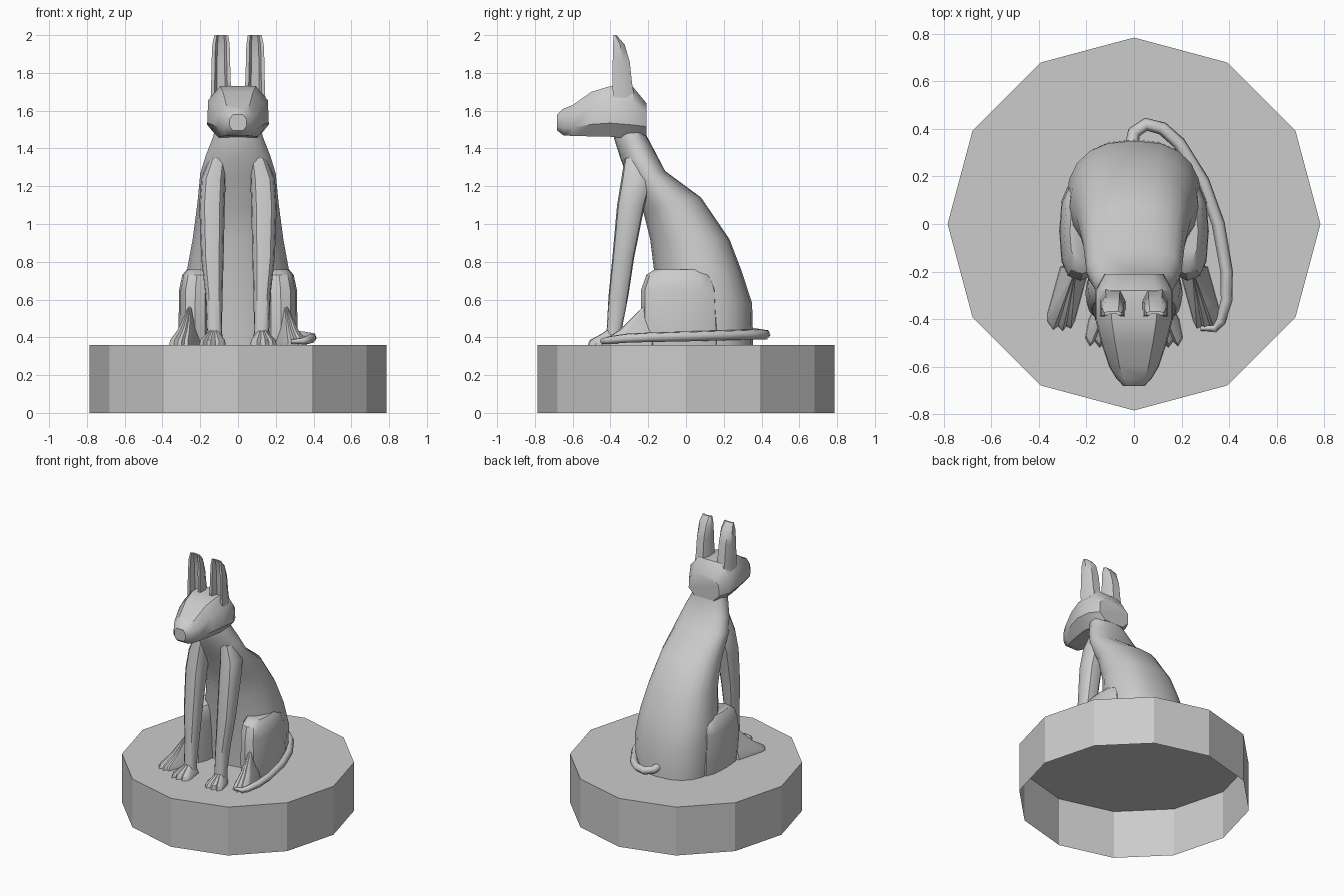
import bpy, bmesh
from math import sin, cos, pi, radians, copysign

if "Cube" in bpy.data.objects:
    bpy.data.objects.remove(bpy.data.objects["Cube"])


def loft(name, rings, bottom=True, top=True, mirror=False, smooth=35):
    """Skin a list of equal-length point rings into one object."""
    bm = bmesh.new()
    vs = [[bm.verts.new(p) for p in r] for r in rings]
    n = len(rings[0])
    for a, b in zip(vs, vs[1:]):
        for i in range(n):
            j = (i + 1) % n
            bm.faces.new((a[i], a[j], b[j], b[i]))
    if bottom:
        bm.faces.new(vs[0][::-1])
    if top:
        bm.faces.new(vs[-1])
    bmesh.ops.recalc_face_normals(bm, faces=bm.faces)
    me = bpy.data.meshes.new(name)
    bm.to_mesh(me)
    bm.free()
    ob = bpy.data.objects.new(name, me)
    bpy.context.collection.objects.link(ob)
    if mirror:
        ob.modifiers.new("Mirror", 'MIRROR')
    if smooth:
        bpy.ops.object.select_all(action='DESELECT')
        ob.select_set(True)
        bpy.context.view_layer.objects.active = ob
        bpy.ops.object.shade_smooth_by_angle(angle=radians(smooth))
    return ob


def spow(v, p):
    return copysign(abs(v) ** p, v)


def oval(z, x0, x1, y0, y1, p=0.75, n=12):
    """Horizontal rounded-rectangle ring between the given limits."""
    return [((x0 + x1) / 2 + (x1 - x0) / 2 * spow(cos(a), p),
             (y0 + y1) / 2 + (y1 - y0) / 2 * spow(sin(a), p), z)
            for a in (2 * pi * i / n for i in range(n))]


# Plinth: twelve sides, open underneath
loft("plinth", [[(0.785 * cos(pi * i / 6), 0.785 * sin(pi * i / 6), z)
                 for i in range(12)] for z in (0, 0.36)], bottom=False, smooth=0)


# Torso and neck: egg-shaped sections, narrow at the belly and broad at the back
def torso_ring(yf, zf, yb, zb, hw, yc):
    ring = []
    for i in range(20):
        a = 2 * pi * i / 20
        s = sin(a)
        y = yc + ((yb - yc) * abs(s) ** 0.85 if s > 0 else (yf - yc) * abs(s))
        t = (y - yf) / (yb - yf)
        p = 0.8 if s > 0 else 1.05
        ring.append((hw * spow(cos(a), p), y, zf + (zb - zf) * t))
    return ring


loft("torso", [torso_ring(*r) for r in (
    (-0.13, 0.36, 0.355, 0.36, 0.275, 0.09),
    (-0.14, 0.58, 0.35, 0.58, 0.285, 0.09),
    (-0.17, 0.76, 0.295, 0.75, 0.270, 0.07),
    (-0.19, 0.92, 0.23, 0.92, 0.240, 0.02),
    (-0.23, 1.08, 0.08, 1.14, 0.215, -0.08),
    (-0.31, 1.25, -0.11, 1.28, 0.200, -0.20),
    (-0.345, 1.34, -0.165, 1.385, 0.170, -0.25),
    (-0.38, 1.45, -0.215, 1.48, 0.130, -0.29),
    (-0.38, 1.50, -0.215, 1.55, 0.120, -0.29))], bottom=False)


# Head: octagonal sections from nose to nape
def head_ring(y, z0, z1, hw):
    h = z1 - z0
    half = [(0.62, 0), (1.0, 0.27), (0.97, 0.72), (0.58, 1)]
    pts = [(hw * x, y, z0 + h * t) for x, t in half]
    return pts + [(-x, yy, z) for x, yy, z in reversed(pts)]


loft("head", [head_ring(*r) for r in (
    (-0.682, 1.495, 1.58, 0.045),
    (-0.65, 1.47, 1.61, 0.075),
    (-0.60, 1.466, 1.63, 0.105),
    (-0.50, 1.464, 1.70, 0.138),
    (-0.40, 1.462, 1.73, 0.163),
    (-0.28, 1.45, 1.725, 0.163),
    (-0.21, 1.47, 1.64, 0.125))], smooth=40)


# Ears: hollowed at the front, leaning to a tip
def ear_ring(z, x0, x1, yf, yb, depth):
    w = x1 - x0
    ym = yf + (yb - yf) * depth
    return [(x0, yf, z), (x0 + .18 * w, yf, z), (x0 + .3 * w, ym, z),
            (x0 + .7 * w, ym, z), (x0 + .82 * w, yf, z), (x1, yf, z),
            (x1, yf + (yb - yf) * .6, z), (x0 + .78 * w, yb, z),
            (x0 + .2 * w, yb, z), (x0, yf + (yb - yf) * .6, z)]


loft("ears", [ear_ring(*r) for r in (
    (1.66, 0.03, 0.145, -0.385, -0.27, 0.4),
    (1.74, 0.038, 0.142, -0.39, -0.285, 0.4),
    (1.86, 0.042, 0.140, -0.388, -0.298, 0.4),
    (1.95, 0.044, 0.136, -0.386, -0.325, 0.4),
    (2.0, 0.052, 0.125, -0.384, -0.368, 0.3))], mirror=True)

# Front legs
loft("front_legs", [oval(*r) for r in (
    (0.37, 0.08, 0.170, -0.425, -0.345),
    (0.44, 0.085, 0.165, -0.42, -0.34),
    (0.62, 0.082, 0.172, -0.41, -0.305),
    (0.82, 0.076, 0.195, -0.39, -0.275),
    (1.10, 0.070, 0.205, -0.365, -0.218),
    (1.24, 0.065, 0.195, -0.342, -0.18),
    (1.35, 0.060, 0.150, -0.325, -0.20))], mirror=True)

# Haunches
loft("haunches", [oval(*r) for r in (
    (0.36, 0.14, 0.310, -0.235, 0.18),
    (0.44, 0.14, 0.315, -0.24, 0.18),
    (0.65, 0.14, 0.312, -0.238, 0.17),
    (0.73, 0.14, 0.295, -0.21, 0.14),
    (0.76, 0.15, 0.270, -0.165, 0.10))], bottom=False, mirror=True)


# Paws: toed footprint drawn in towards the ankle
def paw(name, outline, ankle, levels):
    loft(name, [[(ankle[0] + (x - ankle[0]) * k, ankle[1] + (y - ankle[1]) * k, z)
                 for x, y in outline] for z, k in levels],
         bottom=False, mirror=True)


paw("front_paws", [(.08, -.35), (.065, -.46), (.075, -.495), (.10, -.515), (.12, -.495),
                   (.145, -.52), (.165, -.495), (.185, -.515), (.205, -.48), (.19, -.40),
                   (.165, -.35)],
    (.125, -.37), ((.36, 1), (.385, .93), (.42, .5), (.45, .2)))
paw("rear_paws", [(.18, -.15), (.25, -.41), (.265, -.44), (.285, -.43), (.30, -.45),
                  (.32, -.43), (.34, -.445), (.365, -.41), (.365, -.38), (.31, -.18)],
    (.245, -.19), ((.36, 1), (.385, .95), (.44, .62), (.56, .15)))

# Tail: bevelled curve resting around the right side
cu = bpy.data.curves.new("tail", 'CURVE')
cu.dimensions = '3D'
cu.bevel_depth = 0.028
cu.bevel_resolution = 1
cu.use_fill_caps = True
path = [(-.01, .33, .43, 1), (.0, .385, .42, 1), (.05, .42, .415, 1), (.12, .402, .415, 1),
        (.19, .34, .415, 1), (.29, .18, .41, 1), (.355, .0, .405, 1), (.39, -.2, .40, .95),
        (.39, -.32, .395, .9), (.365, -.41, .385, .75), (.34, -.44, .38, .6), (.28, -.44, .378, .35)]
sp = cu.splines.new('POLY')
sp.points.add(len(path) - 1)
for pt, (x, y, z, r) in zip(sp.points, path):
    pt.co = (x, y, z, 1)
    pt.radius = r
sp.use_smooth = True
bpy.context.collection.objects.link(bpy.data.objects.new("tail", cu))
